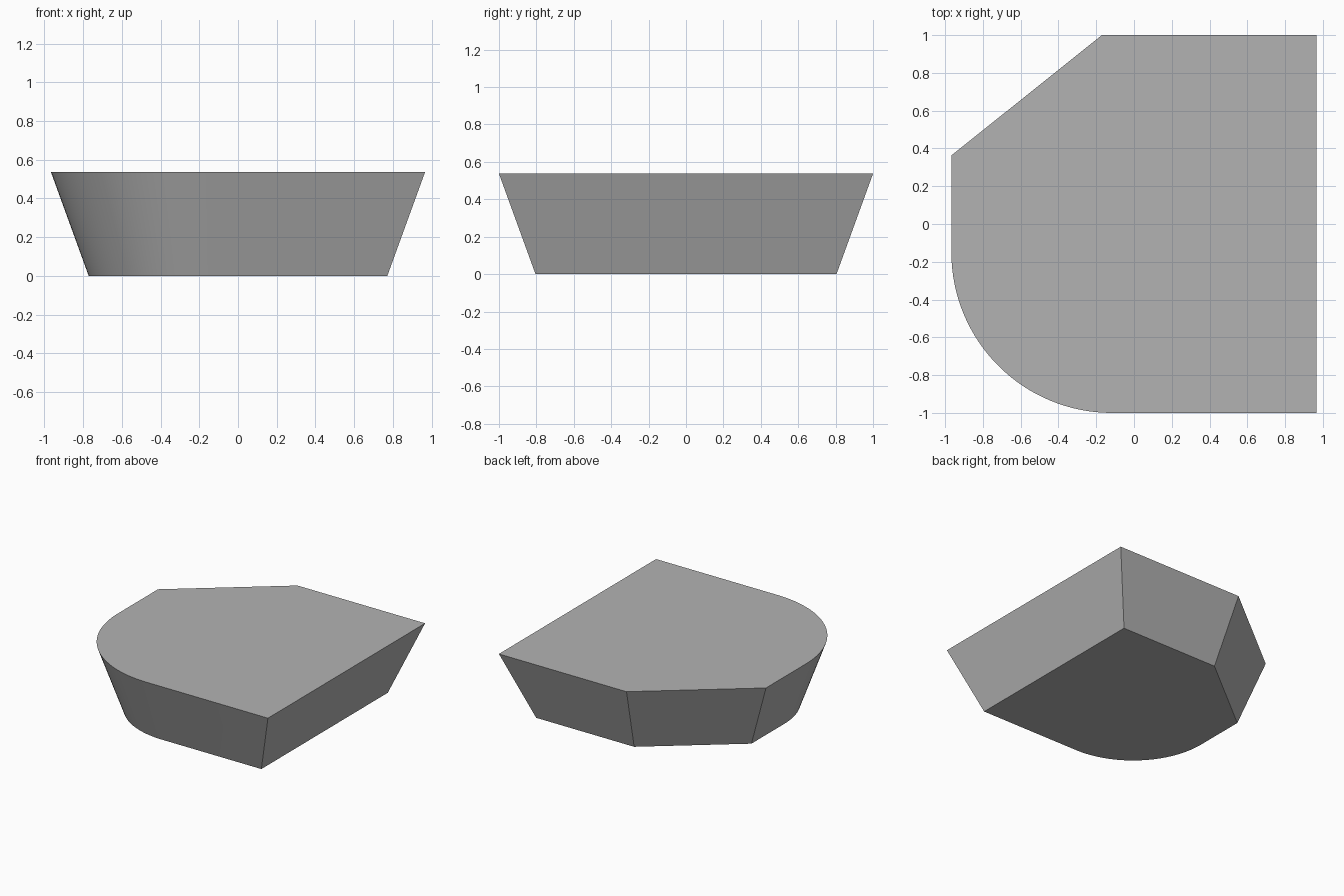
import bpy, bmesh, math

cube = bpy.data.objects.get("Cube")
if cube:
    bpy.data.objects.remove(cube, do_unlink=True)

HALF_X, HALF_Y, HEIGHT = 0.967, 1.0, 0.537
DRAFT = HEIGHT * math.tan(math.radians(20))
RADIUS, ARC_STEPS = 0.85, 32
CHAMFER_X, CHAMFER_Y = 0.797, 0.637


def outline(inset):
    """Plan outline moved inward by an even distance."""
    x, y = HALF_X - inset, HALF_Y - inset
    # Chamfer ends slide along their walls as the slanted wall moves inward
    slant = math.atan2(CHAMFER_Y, CHAMFER_X)
    slide_back = inset * math.tan(slant / 2)
    slide_side = inset * math.tan((math.pi / 2 - slant) / 2)
    pts = [(x, -y), (x, y),
           (CHAMFER_X - HALF_X + slide_back, y),
           (-x, HALF_Y - CHAMFER_Y - slide_side)]
    # Rounded front right corner shares one centre at every height
    cx, cy, r = RADIUS - HALF_X, RADIUS - HALF_Y, RADIUS - inset
    for i in range(ARC_STEPS + 1):
        a = math.pi + math.pi / 2 * i / ARC_STEPS
        pts.append((cx + r * math.cos(a), cy + r * math.sin(a)))
    return pts


# Solid block with drafted walls
bm = bmesh.new()
low = [bm.verts.new((x, y, 0)) for x, y in outline(DRAFT)]
high = [bm.verts.new((x, y, HEIGHT)) for x, y in outline(0)]
bm.faces.new(low[::-1])
bm.faces.new(high)
for i in range(len(low)):
    j = (i + 1) % len(low)
    bm.faces.new((low[i], low[j], high[j], high[i]))
bmesh.ops.recalc_face_normals(bm, faces=bm.faces)
mesh = bpy.data.meshes.new("tapered_block")
bm.to_mesh(mesh)
bm.free()
block = bpy.data.objects.new("tapered_block", mesh)
bpy.context.collection.objects.link(block)

# Plain grey
grey = bpy.data.materials.new("mid_grey")
grey.use_nodes = True
colour = (0.45, 0.45, 0.45, 1)
grey.diffuse_color = colour
grey.node_tree.nodes["Principled BSDF"].inputs["Base Color"].default_value = colour
mesh.materials.append(grey)

# Smooth rounded corner, crisp edges elsewhere
bpy.ops.object.select_all(action="DESELECT")
block.select_set(True)
bpy.context.view_layer.objects.active = block
bpy.ops.object.shade_smooth_by_angle(angle=math.radians(20))
